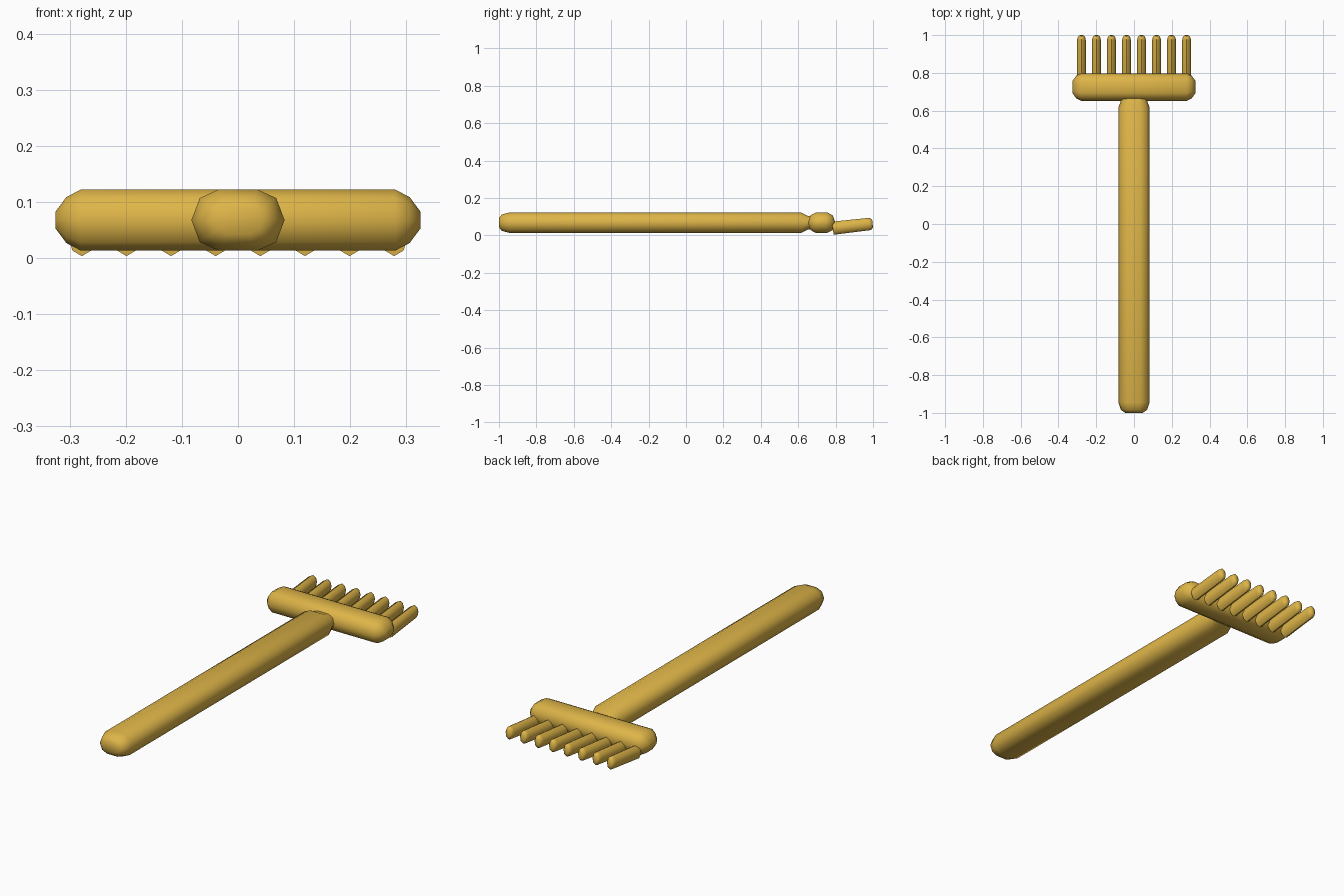
import bpy
import bmesh
import math
from mathutils import Matrix, Vector

cube = bpy.data.objects.get("Cube")
if cube:
    bpy.data.objects.remove(cube, do_unlink=True)

gold = bpy.data.materials.new("golden yellow")
gold.use_nodes = True
COLOUR = (0.73, 0.46, 0.065, 1)
gold.diffuse_color = COLOUR
gold.node_tree.nodes["Principled BSDF"].inputs["Base Color"].default_value = COLOUR

# Unit cross-sections: a flat-topped ten-sided oval and a plain octagon
quarter = [(1, 0), (0.82, 0.72), (0.42, 1)]
upper = quarter + [(-x, z) for x, z in reversed(quarter)]
OVAL = upper + [(-x, -z) for x, z in upper[1:-1]]
OCTAGON = [(math.cos(i * math.tau / 8), math.sin(i * math.tau / 8)) for i in range(8)]


def rod(name, section, half_width, half_height, stations, matrix):
    """Loft a section along local y; stations are (y, width factor, height factor)."""
    bm = bmesh.new()
    rings = [[bm.verts.new((x * half_width * w, y, z * half_height * h))
              for x, z in section] for y, w, h in stations]
    n = len(section)
    for a, b in zip(rings, rings[1:]):
        for i in range(n):
            j = (i + 1) % n
            bm.faces.new((a[i], a[j], b[j], b[i]))
    bm.faces.new(rings[0])
    bm.faces.new(rings[-1])
    bmesh.ops.recalc_face_normals(bm, faces=bm.faces)
    mesh = bpy.data.meshes.new(name)
    bm.to_mesh(mesh)
    bm.free()
    mesh.materials.append(gold)
    obj = bpy.data.objects.new(name, mesh)
    bpy.context.collection.objects.link(obj)
    obj.matrix_world = matrix
    bpy.ops.object.select_all(action="DESELECT")
    obj.select_set(True)
    bpy.context.view_layer.objects.active = obj
    bpy.ops.object.shade_smooth_by_angle(angle=math.radians(55))
    return obj


MID = 0.0675

# Long handle with rounded ends, tucked into the head bar
rod("handle", OVAL, 0.083, 0.0545,
    [(-1, 0.55, 0.45), (-0.985, 0.83, 0.8), (-0.945, 1, 1),
     (0.615, 1, 1), (0.65, 0.85, 0.68), (0.69, 0.8, 0.6)],
    Matrix.Translation((0, 0, MID)))

# Head bar across the end of the handle
half_bar = [(0.325, 0.45, 0.28), (0.306, 0.82, 0.75), (0.28, 1, 1)]
bar = [(-y, w, h) for y, w, h in half_bar] + half_bar[::-1]
rod("head_bar", OVAL, 0.073, 0.0545, bar,
    Matrix.Translation((0, 0.725, MID)) @ Matrix.Rotation(math.pi / 2, 4, "Z"))

# Row of tines tilted slightly upward
start = Vector((0, 0.785, 0.038))
tilt = Matrix.Rotation(math.radians(6.5), 4, "X")
for k in range(8):
    place = Matrix.Translation(start + Vector(((k - 3.5) * 0.0795, 0, 0))) @ tilt
    rod(f"tine_{k + 1}", OCTAGON, 0.024, 0.035,
        [(0, 1, 1), (0.193, 0.95, 0.95), (0.206, 0.8, 0.85), (0.214, 0.5, 0.6)], place)
